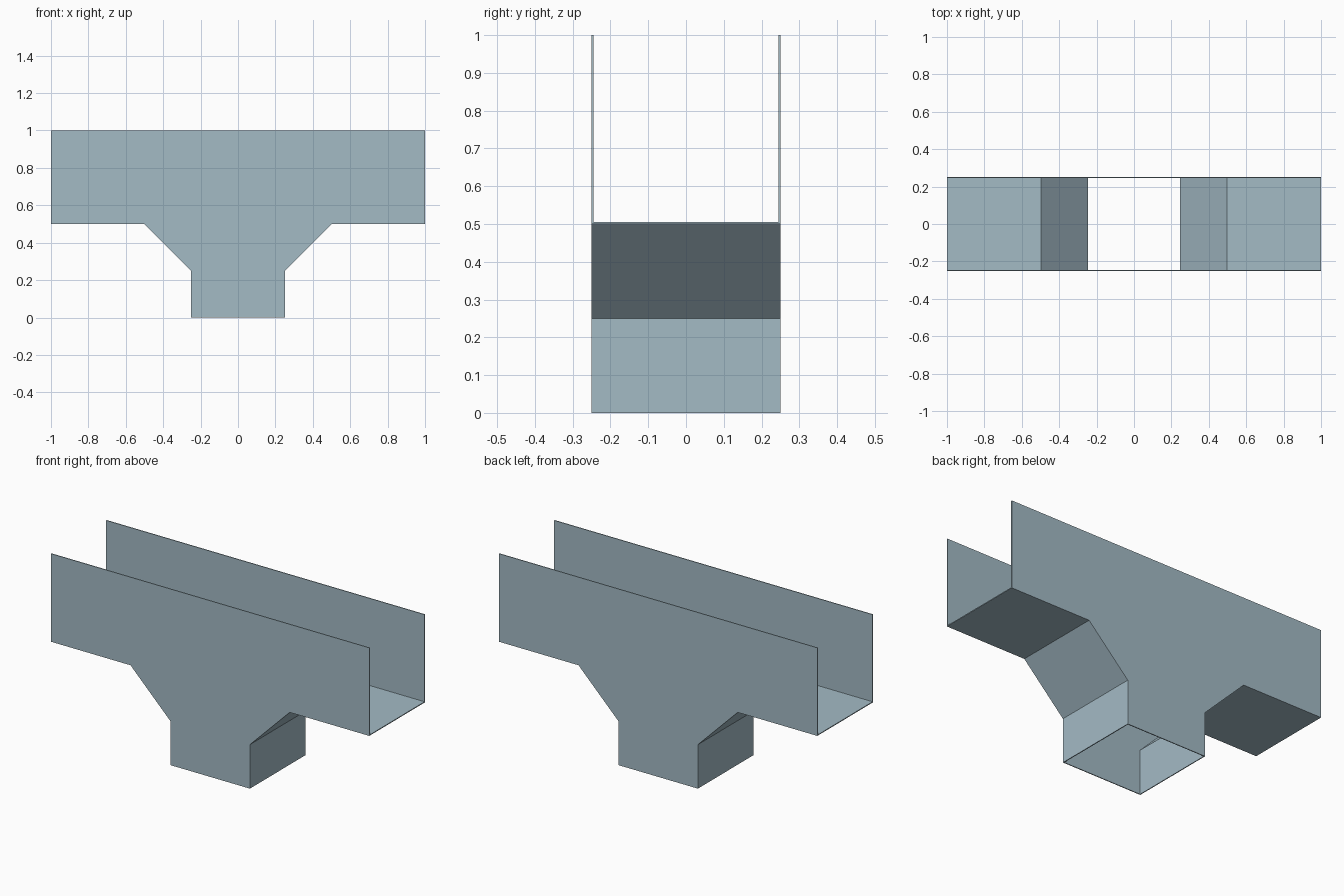
import bpy
import bmesh

cube = bpy.data.objects.get("Cube")
if cube:
    bpy.data.objects.remove(cube, do_unlink=True)

T = 0.005       # sheet thickness
HALF = 0.25     # half depth of the channel

metal = bpy.data.materials.new("pale_blue_grey_sheet")
metal.use_nodes = True
colour = (0.37, 0.495, 0.56, 1.0)
metal.diffuse_color = colour
metal.node_tree.nodes["Principled BSDF"].inputs["Base Color"].default_value = colour


def prism(name, outline, y0, y1):
    """Extrude an (x, z) outline from y0 to y1."""
    bm = bmesh.new()
    face = bm.faces.new([bm.verts.new((x, y0, z)) for x, z in outline])
    grown = bmesh.ops.extrude_face_region(bm, geom=[face])["geom"]
    moved = [v for v in grown if isinstance(v, bmesh.types.BMVert)]
    bmesh.ops.translate(bm, verts=moved, vec=(0, y1 - y0, 0))
    bmesh.ops.recalc_face_normals(bm, faces=bm.faces)
    mesh = bpy.data.meshes.new(name)
    bm.to_mesh(mesh)
    bm.free()
    mesh.materials.append(metal)
    obj = bpy.data.objects.new(name, mesh)
    bpy.context.collection.objects.link(obj)
    return obj


# Lower edge of one half: stem, sloped shoulder, arm floor
lower = [(0.25, 0), (0.25, 0.25), (0.5, 0.5), (1, 0.5)]

# Front and back walls
wall = lower + [(1, 1), (-1, 1)] + [(-x, z) for x, z in reversed(lower)]
prism("front_wall", wall, -HALF, -HALF + T)
prism("back_wall", wall, HALF - T, HALF)

# Folded floor strips between the walls, open at the stem, ends and top
k = T * 0.414   # mitre shift at the 45 degree folds
inner = [(0.25 - T, 0), (0.25 - T, 0.25 + k), (0.5 - k, 0.5 + T), (1, 0.5 + T)]
strip = lower + inner[::-1]
for side, name in ((1, "left_floor"), (-1, "right_floor")):
    prism(name, [(side * x, z) for x, z in strip], -HALF + T, HALF - T)
